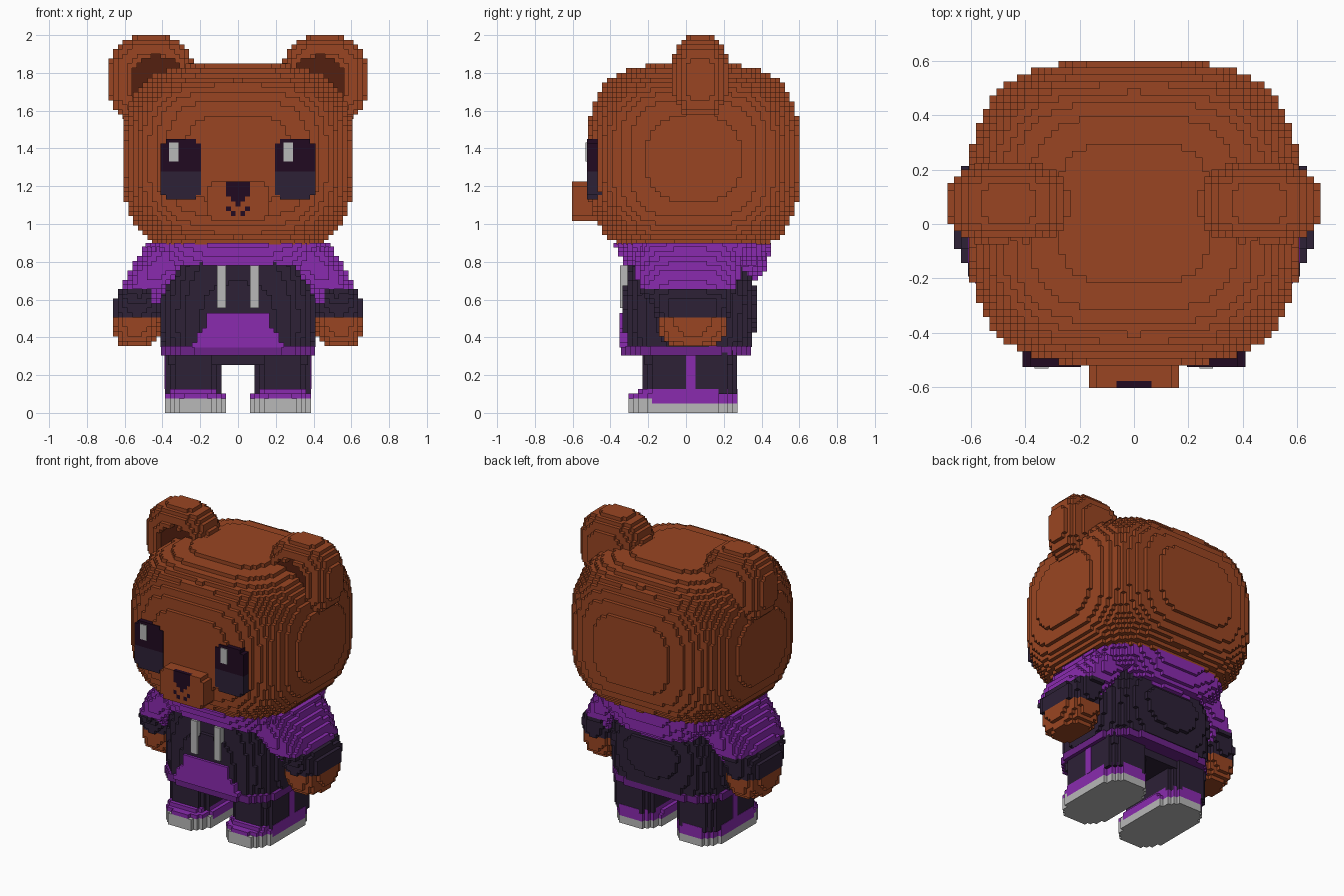
import bpy
from mathutils import Vector

if "Cube" in bpy.data.objects:
    bpy.data.objects.remove(bpy.data.objects["Cube"], do_unlink=True)

CELL = 2 / 79


def material(name, colour):
    mat = bpy.data.materials.new(name)
    mat.use_nodes = True
    mat.diffuse_color = (*colour, 1)
    mat.node_tree.nodes["Principled BSDF"].inputs["Base Color"].default_value = (*colour, 1)
    return mat


FUR = material("brown fur", (0.32, 0.06, 0.016))
INNER = material("dark brown inner ear", (0.087, 0.014, 0.005))
PURPLE = material("purple cloth", (0.254, 0.024, 0.43))
DEEP = material("deep purple trim", (0.15, 0.016, 0.25))
DARK = material("dark cloth", (0.026, 0.015, 0.037))
BLACK = material("plum black", (0.015, 0.003, 0.015))
WHITE = material("light grey", (0.48, 0.48, 0.48))

# The four corners of a unit cell's side, for each outward direction
SIDES = {
    (1, 0, 0): ((1, 0, 0), (1, 1, 0), (1, 1, 1), (1, 0, 1)),
    (-1, 0, 0): ((0, 0, 0), (0, 0, 1), (0, 1, 1), (0, 1, 0)),
    (0, 1, 0): ((0, 1, 0), (0, 1, 1), (1, 1, 1), (1, 1, 0)),
    (0, -1, 0): ((0, 0, 0), (1, 0, 0), (1, 0, 1), (0, 0, 1)),
    (0, 0, 1): ((0, 0, 1), (1, 0, 1), (1, 1, 1), (0, 1, 1)),
    (0, 0, -1): ((0, 0, 0), (0, 1, 0), (1, 1, 0), (1, 0, 0)),
}


def blocks(name, lo, hi, rule, pair=False):
    """Fill a box with small cells; rule(x, y, z) gives a cell's material or None."""
    count = [max(1, round((b - a) / CELL)) for a, b in zip(lo, hi)]
    step = [(b - a) / n for a, b, n in zip(lo, hi, count)]
    cells = {}
    for i in range(count[0]):
        for j in range(count[1]):
            for k in range(count[2]):
                mat = rule(*(a + (c + 0.5) * s for a, c, s in zip(lo, (i, j, k), step)))
                if mat:
                    cells[i, j, k] = mat
    mats = list(dict.fromkeys(cells.values()))
    for side in ((1, -1) if pair else (1,)):
        index, verts, faces, slots = {}, [], [], []
        for cell, mat in cells.items():
            for way, corners in SIDES.items():
                if tuple(c + d for c, d in zip(cell, way)) in cells:
                    continue
                face = []
                for corner in corners:
                    key = tuple(c + d for c, d in zip(cell, corner))
                    if key not in index:
                        index[key] = len(verts)
                        p = Vector(a + c * s for a, c, s in zip(lo, key, step))
                        p.x *= side
                        verts.append(p)
                    face.append(index[key])
                faces.append(face[::side])
                slots.append(mats.index(mat))
        full = name if not pair else ("left_" if side > 0 else "right_") + name
        mesh = bpy.data.meshes.new(full)
        mesh.from_pydata(verts, [], faces)
        for mat in mats:
            mesh.materials.append(mat)
        mesh.polygons.foreach_set("material_index", slots)
        mesh.update()
        bpy.context.collection.objects.link(bpy.data.objects.new(full, mesh))


def blob(name, centre, half, power, paint, pair=False):
    """Rounded block with a superellipsoid shape."""
    def rule(*p):
        if sum(abs((v - c) / h) ** power for v, c, h in zip(p, centre, half)) <= 1:
            return paint(*p)
    lo = [c - h for c, h in zip(centre, half)]
    hi = [c + h for c, h in zip(centre, half)]
    blocks(name, lo, hi, rule, pair)


def loft(name, sections, power, paint, pair=False):
    """Rounded outline blended between sections (z, x0, x1, y0, y1)."""
    def rule(x, y, z):
        for a, b in zip(sections, sections[1:]):
            if a[0] <= z <= b[0]:
                t = (z - a[0]) / (b[0] - a[0])
                x0, x1, y0, y1 = (u + (v - u) * t for u, v in zip(a[1:], b[1:]))
                dx = abs(2 * x - x0 - x1) / (x1 - x0)
                dy = abs(2 * y - y0 - y1) / (y1 - y0)
                return paint(x, y, z) if dx ** power + dy ** power <= 1 else None
    z, x0, x1, y0, y1 = zip(*sections)
    blocks(name, (min(x0), min(y0), z[0]), (max(x1), max(y1), z[-1]), rule, pair)


def plain(mat):
    return lambda x, y, z: mat


# Head
blob("head", (0, 0.04, 1.345), (0.606, 0.56, 0.505), 3.3, plain(FUR))


# Ears with a sunken dark middle
def ear_paint(x, y, z):
    hollow = ((x - 0.43) / 0.14) ** 2 + ((z - 1.76) / 0.13) ** 2 < 1
    if hollow and y < -0.03:
        return None
    return INNER if hollow and y < 0 else FUR


blob("ear", (0.46, 0.075, 1.765), (0.226, 0.15, 0.235), 2.7, ear_paint, True)


# Eyes, darker in the upper half
def eye_rule(x, y, z):
    dx, dz = abs(x - 0.302) / 0.107, abs(z - 1.29) / 0.16
    if dx ** 4 + dz ** 5 <= 1.15:
        return BLACK if z > 1.285 else DARK


blocks("eye", (0.195, -0.525, 1.13), (0.409, -0.42, 1.45), eye_rule, True)
for name, x in (("left_eye_glint", 0.265), ("right_eye_glint", -0.34)):
    blocks(name, (x - 0.025, -0.531, 1.33), (x + 0.025, -0.5, 1.432), plain(WHITE))


# Muzzle with nose and mouth
def muzzle_rule(x, y, z):
    if abs(x / 0.165) ** 4 + abs((z - 1.12) / 0.105) ** 4 > 1.2:
        return None
    ax = abs(x)
    if y < -0.58:
        if z > 1.1 and ax < min(0.07, 0.02 + (z - 1.107)):
            return BLACK
        if (1.04 < z < 1.065 and 0.02 < ax < 0.03) or (1.07 < z < 1.09 and 0.04 < ax < 0.06):
            return BLACK
    return FUR


blocks("muzzle", (-0.165, -0.603, 1.015), (0.165, -0.45, 1.225), muzzle_rule)

# Hoodie body, hem, collar and lowered hood
loft("hoodie_body", [(0.35, -0.4, 0.4, -0.33, 0.345), (0.45, -0.41, 0.41, -0.335, 0.365),
                     (0.62, -0.41, 0.41, -0.33, 0.375), (0.8, -0.37, 0.37, -0.31, 0.34)],
     3.2, plain(DARK))
loft("hoodie_hem", [(0.305, -0.408, 0.408, -0.345, 0.345), (0.355, -0.408, 0.408, -0.345, 0.345)],
     3.6, plain(DEEP))
loft("collar", [(0.78, -0.44, 0.44, -0.33, 0.4), (0.83, -0.47, 0.47, -0.35, 0.44),
                (0.9, -0.49, 0.49, -0.385, 0.45)], 2.9, plain(PURPLE))
blob("lowered_hood", (0, 0.28, 0.81), (0.33, 0.15, 0.11), 2.6, plain(PURPLE))


# Front pocket and drawstrings
def pocket_rule(x, y, z):
    if abs(x) < 0.16 + max(0, 0.48 - z) * 0.65:
        return PURPLE


blocks("pocket", (-0.243, -0.352, 0.345), (0.243, -0.29, 0.53), pocket_rule)
blocks("drawstring", (0.063, -0.35, 0.555), (0.11, -0.29, 0.78), plain(WHITE), True)


# Arms: purple shoulder, dark cuff, bare paw
def arm_paint(x, y, z):
    if z < 0.506:
        return FUR
    return PURPLE if z > 0.65 or (x < 0.45 and z > 0.58) else DARK


loft("arm", [(0.354, 0.46, 0.62, -0.08, 0.15), (0.4, 0.42, 0.65, -0.13, 0.2),
             (0.5, 0.41, 0.662, -0.15, 0.225), (0.6, 0.4, 0.662, -0.19, 0.24),
             (0.66, 0.36, 0.615, -0.25, 0.27), (0.76, 0.26, 0.575, -0.27, 0.29),
             (0.88, 0.15, 0.49, -0.26, 0.29)], 2.7, arm_paint, True)

# Trousers with a side stripe
blocks("trouser_seat", (-0.37, -0.22, 0.253), (0.37, 0.25, 0.33), plain(DARK))
loft("leg", [(0.1, 0.088, 0.384, -0.23, 0.27), (0.32, 0.088, 0.384, -0.23, 0.27)],
     5, plain(DARK), True)
blocks("leg_stripe", (0.37, 0.0, 0.127), (0.388, 0.05, 0.31), plain(PURPLE), True)


# Shoes with light soles
def shoe_paint(x, y, z):
    return WHITE if z < 0.055 or (y < -0.19 and z < 0.08) else PURPLE


loft("shoe", [(0, 0.063, 0.386, -0.305, 0.272), (0.08, 0.063, 0.386, -0.305, 0.272),
              (0.105, 0.08, 0.386, -0.28, 0.272), (0.127, 0.09, 0.38, -0.25, 0.26)],
     3.4, shoe_paint, True)
